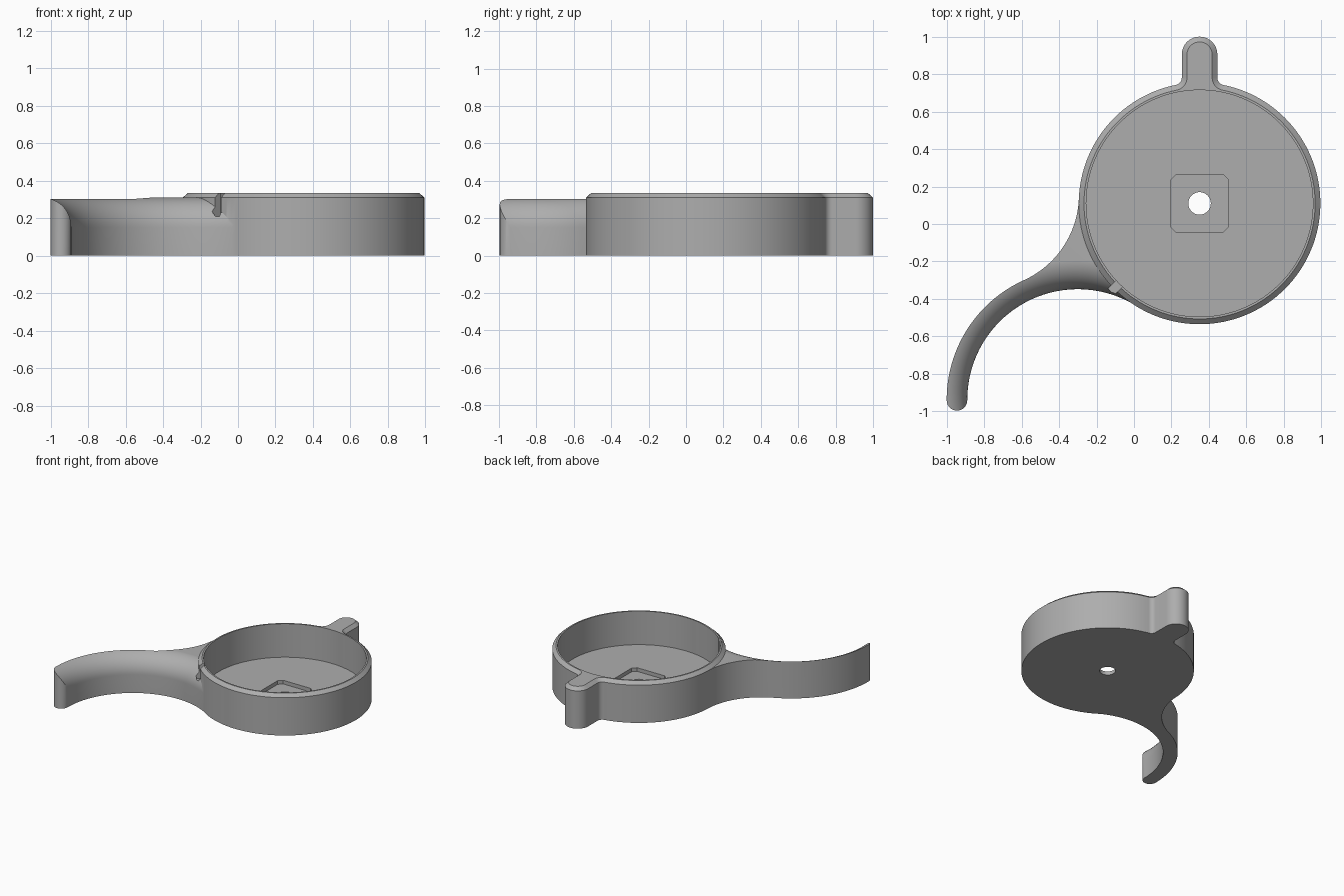
import bpy, bmesh
from math import sin, cos, pi, atan2, sqrt, acos, radians
from mathutils import Vector, Matrix

if "Cube" in bpy.data.objects:
    bpy.data.objects.remove(bpy.data.objects["Cube"])

CUP = Vector((0.35, 0.11))      # cup axis
ARM = Vector((-0.30, -0.938))   # axis the arm curves around
R_CUP, R_IN, R_OUT = 0.645, 0.59, 0.70
SHOULDER, TOP, CHAMFER = 0.31, 0.335, 0.028

grey = bpy.data.materials.new("plain_grey")
grey.use_nodes = True
COLOUR = (0.42, 0.42, 0.42, 1)
grey.diffuse_color = COLOUR
grey.node_tree.nodes["Principled BSDF"].inputs["Base Color"].default_value = COLOUR


def arc(centre, r, a0, a1, n):
    """Points along an arc, both ends included."""
    return [centre + r * Vector((cos(a), sin(a)))
            for a in (a0 + (a1 - a0) * i / n for i in range(n + 1))]


def circle(centre, r, n=128):
    return arc(centre, r, 0, 2 * pi, n)[:-1]


def make(name, bm):
    bmesh.ops.recalc_face_normals(bm, faces=bm.faces)
    mesh = bpy.data.meshes.new(name)
    bm.to_mesh(mesh)
    bm.free()
    mesh.materials.append(grey)
    ob = bpy.data.objects.new(name, mesh)
    bpy.context.collection.objects.link(ob)
    return ob


def loft(name, layers):
    """Solid through outlines of equal length, given as (points, z)."""
    bm = bmesh.new()
    rings = [[bm.verts.new((p.x, p.y, z)) for p in pts] for pts, z in layers]
    for a, b in zip(rings, rings[1:]):
        for i in range(len(a)):
            j = (i + 1) % len(a)
            bm.faces.new((a[i], a[j], b[j], b[i]))
    bm.faces.new(rings[0][::-1])
    bm.faces.new(rings[-1])
    return make(name, bm)


def ring_solid(name, centre, profile, n=160):
    """Closed (radius, z) profile revolved around a vertical axis."""
    bm = bmesh.new()
    rings = [[bm.verts.new((*(centre + r * Vector((cos(t), sin(t)))), z)) for r, z in profile]
             for t in (2 * pi * i / n for i in range(n))]
    m = len(profile)
    for k in range(n):
        a, b = rings[k], rings[(k + 1) % n]
        for i in range(m):
            j = (i + 1) % m
            bm.faces.new((a[i], b[i], b[j], a[j]))
    return make(name, bm)


def combine(target, other, operation):
    """Apply a boolean and discard the second object."""
    mod = target.modifiers.new(operation.lower(), 'BOOLEAN')
    mod.operation, mod.solver, mod.object = operation, 'EXACT', other
    bpy.context.view_layer.objects.active = target
    bpy.ops.object.modifier_apply(modifier=mod.name)
    bpy.data.objects.remove(other)


# Cup body with a chamfered upper edge
body = loft("cup_with_arm_and_tab", [
    (circle(CUP, R_CUP), 0), (circle(CUP, R_CUP), SHOULDER),
    (circle(CUP, R_CUP - CHAMFER), TOP)])


# Rear tab, filleted into the cup
def tab_outline(inset):
    half, fillet = 0.095, 0.04
    fx = half + fillet
    fy = sqrt((R_CUP + fillet) ** 2 - fx ** 2)
    turn = atan2(-fy, -fx) + 2 * pi
    right = arc(CUP + Vector((fx, fy)), fillet + inset, turn, pi, 8)
    left = [Vector((2 * CUP.x - p.x, p.y)) for p in reversed(right)]
    tip = arc(Vector((CUP.x, 1 - half)), half - inset, 0, pi, 24)
    root = [CUP + Vector((s * 0.05, 0.4)) for s in (-1, 1)]
    return right + tip + left + root


tab = loft("rear_tab", [(tab_outline(0), 0), (tab_outline(0), SHOULDER),
                        (tab_outline(CHAMFER), TOP)])

# Curved arm: outer bend, then a concave blend tangent to the cup
BLEND = 0.5
to_cup = CUP - ARM
d, ra, rc = to_cup.length, R_OUT + BLEND, R_CUP + BLEND
lean = acos((d * d + ra * ra - rc * rc) / (2 * d * ra))
a_join = atan2(to_cup.y, to_cup.x) + lean
blend_centre = ARM + ra * Vector((cos(a_join), sin(a_join)))
to_blend = CUP - blend_centre
a_cup = atan2(to_blend.y, to_blend.x)

tip_r = (R_OUT - R_IN) / 2
tip_centre = ARM - Vector(((R_OUT + R_IN) / 2, 0.003))
outline = arc(ARM, R_OUT, pi, a_join, 40)
outline += arc(blend_centre, BLEND, a_join - pi, a_cup, 32)[1:]
outline += [Vector((0.1, 0.05)), Vector((0.05, -0.40))]
outline += arc(ARM, R_IN - 0.03, radians(60), radians(179), 40)
outline += arc(tip_centre, tip_r, 2 * pi, pi, 20)
arm = loft("curved_arm", [(outline, 0), (outline, SHOULDER)])

# Round over the arm's inner upper edge
ROUND = 0.16
base = SHOULDER - ROUND
profile = [(R_IN - 0.09, -0.1), (R_IN, -0.1)]
profile += [(p.x, p.y) for p in arc(Vector((R_IN + ROUND, base + 0.0004)), ROUND, pi, pi / 2, 16)]
profile += [(R_IN + ROUND, 0.4), (R_IN - 0.09, 0.4)]
combine(arm, ring_solid("arm_rounding_cutter", ARM, profile), 'DIFFERENCE')

combine(body, arm, 'UNION')
combine(body, tab, 'UNION')

# Hollow interior
cavity = circle(CUP, 0.605)
combine(body, loft("cavity_cutter", [(cavity, 0.06), (cavity, 0.5)]), 'DIFFERENCE')

# Square recess with clipped corners, and the centre hole
H, C = 0.155, 0.03
corners = [CUP + Vector(p) for sx, sy in ((1, 1), (-1, 1), (-1, -1), (1, -1))
           for p in ((sx * H, sy * (H - C)), (sx * (H - C), sy * H))[::sx * sy]]
combine(body, loft("recess_cutter", [(corners, 0.03), (corners, 0.2)]), 'DIFFERENCE')
hole = circle(CUP, 0.06, 48)
combine(body, loft("hole_cutter", [(hole, -0.1), (hole, 0.2)]), 'DIFFERENCE')

# Notch through the rim beside the arm
spin = Matrix.Rotation(radians(225), 2)
notch = [CUP + spin @ Vector(p) for p in
         ((0.57, -0.023), (0.668, -0.023), (0.668, 0.023), (0.57, 0.023))]
combine(body, loft("notch_cutter", [(notch, 0.21), (notch, 0.5)]), 'DIFFERENCE')

bpy.ops.object.select_all(action='DESELECT')
body.select_set(True)
bpy.context.view_layer.objects.active = body
bpy.ops.object.shade_smooth_by_angle(angle=radians(25))
